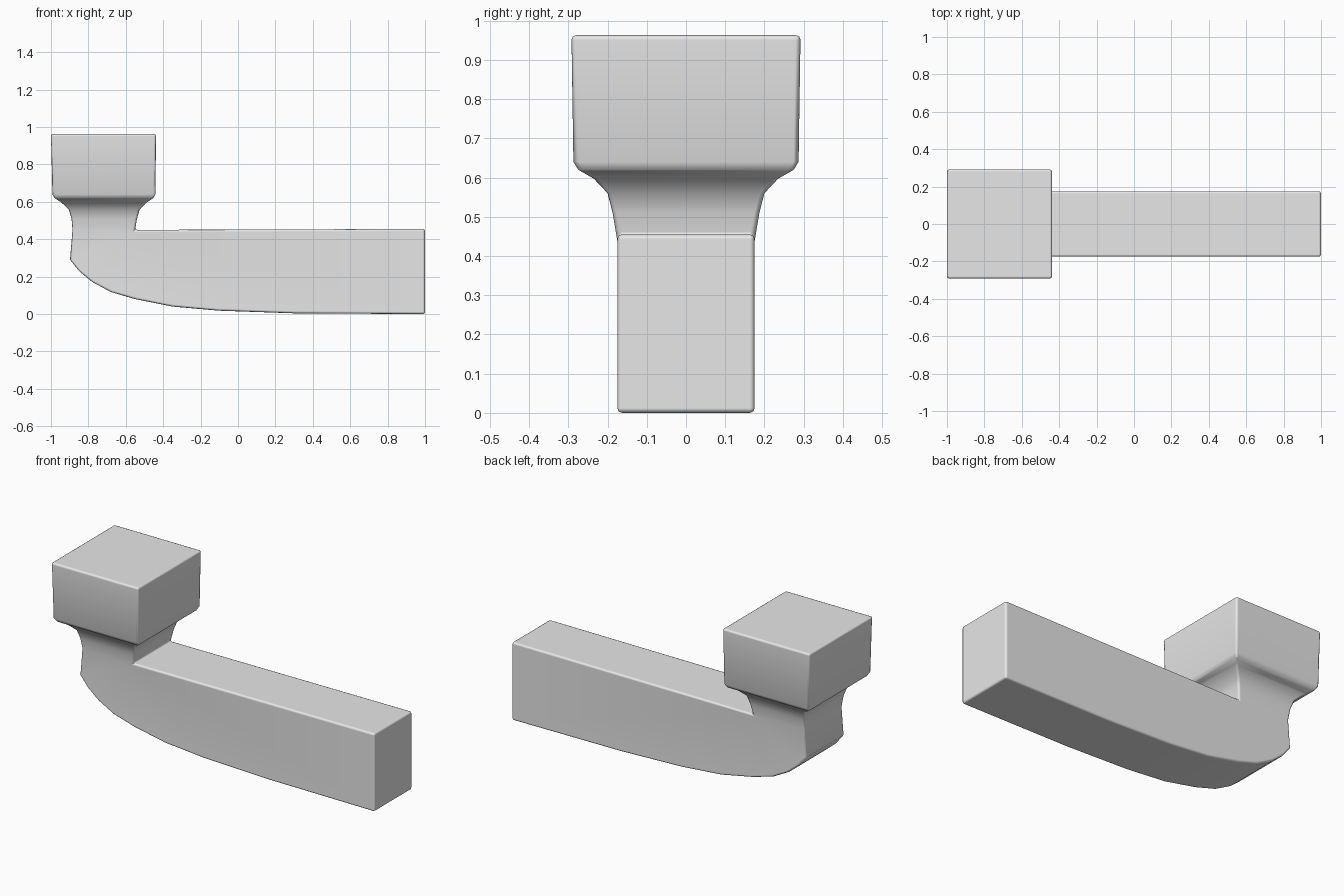
import bpy
import bmesh

cube = bpy.data.objects.get("Cube")
if cube:
    bpy.data.objects.remove(cube, do_unlink=True)

HALF_ARM = 0.175

# Side outline of the arm; its first edge is the open seat of the neck
outline = [(-0.885, 0.45), (-0.55, 0.45), (1.0, 0.455), (1.0, 0.0),
           (0.3, 0.004), (-0.1, 0.018), (-0.35, 0.04), (-0.55, 0.08),
           (-0.68, 0.118), (-0.78, 0.172), (-0.85, 0.23), (-0.898, 0.29)]

# Neck and head cross-sections: left x, right x, half depth, height
sections = [(-0.89, -0.54, 0.187, 0.51), (-0.905, -0.525, 0.2, 0.56),
            (-0.945, -0.487, 0.235, 0.597), (-0.98, -0.452, 0.275, 0.62),
            (-0.992, -0.442, 0.287, 0.64), (-1.0, -0.438, 0.292, 0.963)]

bm = bmesh.new()

# Arm: two flat sides joined by a strip
front = [bm.verts.new((x, -HALF_ARM, z)) for x, z in outline]
back = [bm.verts.new((x, HALF_ARM, z)) for x, z in outline]
bm.faces.new(front)
bm.faces.new(back[::-1])
for i in range(1, len(outline)):
    j = (i + 1) % len(outline)
    bm.faces.new((front[i], back[i], back[j], front[j]))

# Neck and head: loft upward from the open seat
ring = [front[0], front[1], back[1], back[0]]
for x0, x1, y, z in sections:
    upper = [bm.verts.new(p) for p in
             ((x0, -y, z), (x1, -y, z), (x1, y, z), (x0, y, z))]
    for i in range(4):
        j = (i + 1) % 4
        bm.faces.new((ring[i], ring[j], upper[j], upper[i]))
    ring = upper
bm.faces.new(ring)
bmesh.ops.recalc_face_normals(bm, faces=bm.faces[:])

mesh = bpy.data.meshes.new("arm_with_head")
bm.to_mesh(mesh)
bm.free()
body = bpy.data.objects.new("arm_with_head", mesh)
bpy.context.collection.objects.link(body)

# Plain grey finish
grey = bpy.data.materials.new("plain_grey")
grey.use_nodes = True
grey.diffuse_color = (0.8, 0.8, 0.8, 1)
grey.node_tree.nodes["Principled BSDF"].inputs["Base Color"].default_value = (0.8, 0.8, 0.8, 1)
mesh.materials.append(grey)

# Softened edges with smooth shading
bpy.context.view_layer.objects.active = body
body.select_set(True)
bpy.ops.object.shade_smooth()
bevel = body.modifiers.new("soft_edges", "BEVEL")
bevel.width = 0.012
bevel.segments = 2
bevel.limit_method = "ANGLE"
bevel.angle_limit = 0.87
bevel.use_clamp_overlap = False
bevel.harden_normals = True
